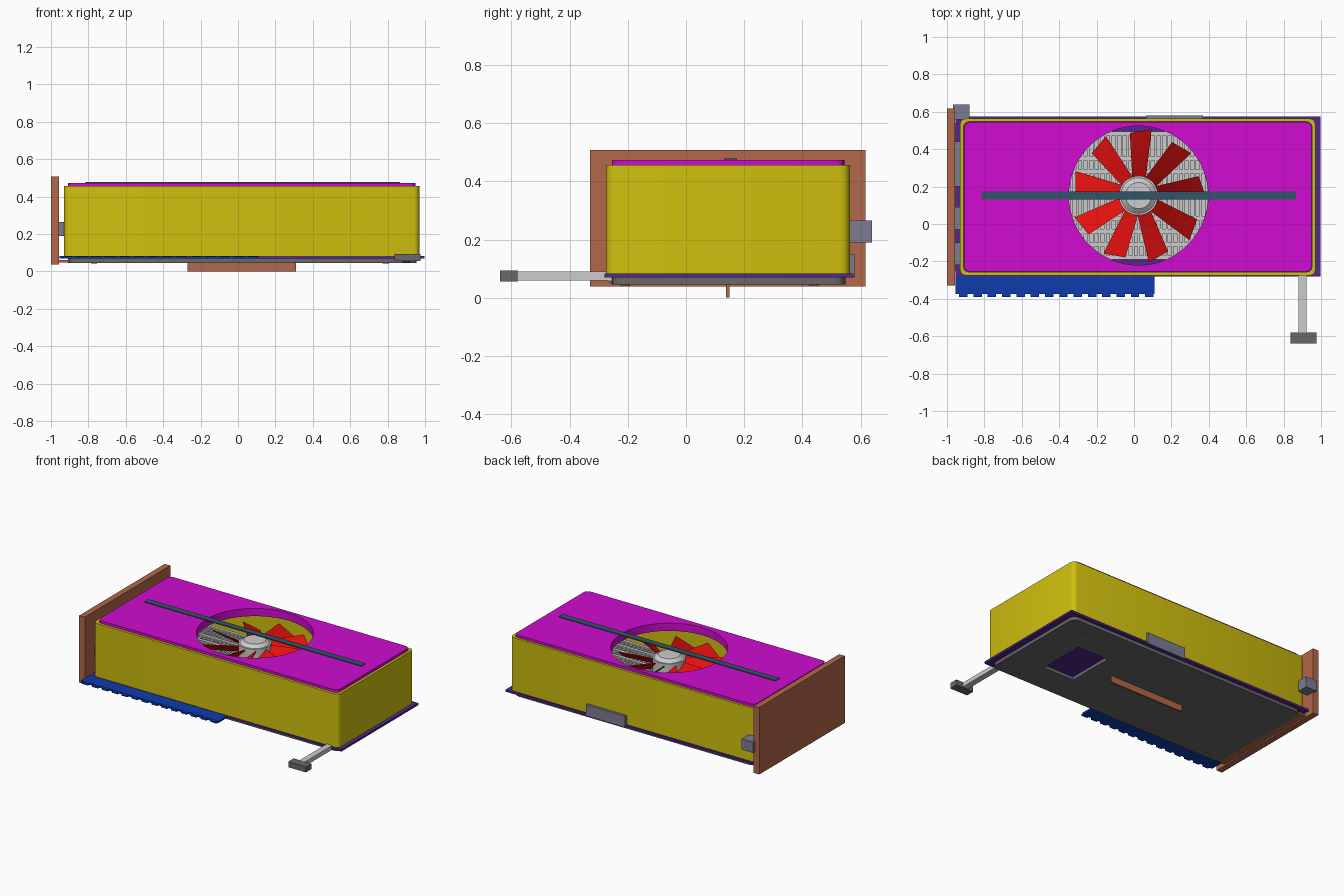
import bpy, bmesh, math
from mathutils import Matrix, Vector

if "Cube" in bpy.data.objects:
    bpy.data.objects.remove(bpy.data.objects["Cube"])


def material(name, rgb):
    m = bpy.data.materials.new(name)
    lin = [((c / 255 + 0.055) / 1.055) ** 2.4 if c > 10 else c / 255 / 12.92 for c in rgb]
    m.diffuse_color = (*lin, 1)
    m.use_nodes = True
    m.node_tree.nodes["Principled BSDF"].inputs["Base Color"].default_value = m.diffuse_color
    return m


BROWN = material("copper brown", (178, 103, 74))
YELLOW = material("yellow", (208, 192, 14))
MAGENTA = material("magenta", (208, 12, 208))
RED = material("red", (226, 16, 14))
PURPLE = material("board purple", (84, 38, 140))
DARK = material("dark grey", (104, 104, 104))
LILAC = material("grey lilac", (124, 124, 148))
BLUE = material("connector blue", (14, 60, 172))
LIGHT = material("light grey", (204, 204, 204))
TEAL = material("slate teal", (50, 84, 104))


def finish(name, bm, mat):
    bmesh.ops.remove_doubles(bm, verts=bm.verts, dist=1e-5)
    bmesh.ops.recalc_face_normals(bm, faces=bm.faces)
    me = bpy.data.meshes.new(name)
    bm.to_mesh(me)
    bm.free()
    me.materials.append(mat)
    ob = bpy.data.objects.new(name, me)
    bpy.context.collection.objects.link(ob)
    return ob


def add_box(bm, x0, x1, y0, y1, z0, z1):
    m = Matrix.Translation(((x0 + x1) / 2, (y0 + y1) / 2, (z0 + z1) / 2))
    bmesh.ops.create_cube(bm, size=1, matrix=m @ Matrix.Diagonal((x1 - x0, y1 - y0, z1 - z0, 1)))


def boxes(name, mat, *dims):
    bm = bmesh.new()
    for d in dims:
        add_box(bm, *d)
    return finish(name, bm, mat)


def cylinder(name, mat, x, y, z0, z1, r, n=48, r2=None):
    bm = bmesh.new()
    bmesh.ops.create_cone(bm, cap_ends=True, segments=n, radius1=r, radius2=r2 or r, depth=z1 - z0,
                          matrix=Matrix.Translation((x, y, (z0 + z1) / 2)))
    return finish(name, bm, mat)


def rounded(x0, x1, y0, y1, r, n=4):
    pts = []
    for cx, cy, a in ((x1 - r, y1 - r, 0), (x0 + r, y1 - r, 90), (x0 + r, y0 + r, 180), (x1 - r, y0 + r, 270)):
        for i in range(n + 1):
            t = math.radians(a + 90 * i / n)
            pts.append((cx + r * math.cos(t), cy + r * math.sin(t)))
    return pts


def circle(x, y, r, n=64):
    return [(x + r * math.cos(2 * math.pi * i / n), y + r * math.sin(2 * math.pi * i / n)) for i in range(n)]


def slab(name, mat, z0, z1, *loops):
    """Flat outline with optional holes, extruded from z0 to z1."""
    cu = bpy.data.curves.new(name, 'CURVE')
    cu.dimensions = '2D'
    cu.fill_mode = 'BOTH'
    cu.extrude = (z1 - z0) / 2
    for pts in loops:
        s = cu.splines.new('POLY')
        s.points.add(len(pts) - 1)
        for p, q in zip(s.points, pts):
            p.co = (q[0], q[1], 0, 1)
        s.use_cyclic_u = True
    tmp = bpy.data.objects.new(name + "_outline", cu)
    bpy.context.collection.objects.link(tmp)
    bpy.context.view_layer.update()
    me = bpy.data.meshes.new_from_object(tmp.evaluated_get(bpy.context.evaluated_depsgraph_get()))
    bm = bmesh.new()
    bm.from_mesh(me)
    bmesh.ops.translate(bm, verts=bm.verts, vec=(0, 0, (z0 + z1) / 2))
    bpy.data.objects.remove(tmp)
    bpy.data.meshes.remove(me)
    return finish(name, bm, mat)


FX, FY = 0.024, 0.152   # fan centre

# Circuit board and the plate under it, with its window and screws
boxes("circuit_board", PURPLE, (-0.955, 0.997, -0.28, 0.575, 0.069, 0.083))
window = [(0.46, -0.05), (0.70, -0.05), (0.70, 0.29), (0.46, 0.29)]
slab("back_plate", DARK, 0.046, 0.069, rounded(-0.91, 0.955, -0.255, 0.548, 0.04), window)
for sx in (-0.77, 0.79):
    for sy in (-0.21, 0.44):
        cylinder("plate_screw", DARK, sx, sy, 0.042, 0.047, 0.017, 16)
boxes("support_tab", BROWN, (-0.27, 0.31, 0.137, 0.149, 0, 0.05))

# Shroud walls and lid with the fan opening
slab("shroud_walls", YELLOW, 0.083, 0.457, rounded(-0.93, 0.97, -0.275, 0.563, 0.03, 3),
     rounded(-0.912, 0.952, -0.257, 0.547, 0.03, 3))
slab("shroud_lid", MAGENTA, 0.42, 0.474, rounded(-0.91, 0.95, -0.255, 0.545, 0.035),
     circle(FX, FY, 0.372))
boxes("lid_bar", TEAL, (-0.815, 0.865, 0.13, 0.175, 0.472, 0.479))

# Heatsink fins on a base, with cross pipes
fins = [(-0.85 + 0.03 * i, -0.838 + 0.03 * i, -0.19, 0.495, 0.11, 0.24) for i in range(59)]
boxes("heatsink_fins", LIGHT, (-0.85, 0.902, -0.19, 0.495, 0.083, 0.12), *fins)
boxes("heatsink_pipes", LIGHT,
      *[(-0.85, 0.902, y, y + 0.022, 0.215, 0.245) for y in (-0.19, -0.12, -0.05, 0.02, 0.27, 0.34, 0.473)])

# Fan hub and nine pitched blades
cylinder("fan_hub", LIGHT, FX, FY, 0.24, 0.41, 0.105)
cylinder("hub_cap", LIGHT, FX, FY, 0.41, 0.43, 0.095, r2=0.07)
bm = bmesh.new()
R0, R1, STEPS = 0.09, 0.345, 5
for k in range(9):
    rot = Matrix.Translation((FX, FY, 0.36)) @ Matrix.Rotation(math.radians(88 + 40 * k), 4, 'Z')
    rows = []
    for i in range(STEPS + 1):
        t = i / STEPS
        r, w = R0 + (R1 - R0) * t, 0.036 + 0.022 * t
        pitch = math.radians(42 - 8 * t)
        row = []
        for s, h in ((-1, -1), (1, -1), (1, 1), (-1, 1)):
            p = Vector((r - 0.012 * s * t, s * w, s * w * math.tan(pitch) + h * 0.004))
            row.append(bm.verts.new(rot @ p))
        rows.append(row)
    for a, b in zip(rows, rows[1:]):
        for j in range(4):
            bm.faces.new((a[j], a[(j + 1) % 4], b[(j + 1) % 4], b[j]))
    bm.faces.new(rows[0])
    bm.faces.new(rows[-1])
finish("fan_blades", bm, RED)

# Mounting bracket with its foot
boxes("mounting_bracket", BROWN, (-1.0, -0.957, -0.33, 0.617, 0.038, 0.508))
boxes("bracket_foot", BROWN, (-0.96, -0.90, -0.25, 0.54, 0.047, 0.062))

# Ports behind the bracket and sockets at the back
boxes("bracket_ports", LILAC, *[(-0.957, -0.931, y, y + 0.12, 0.19, 0.265) for y in (-0.22, -0.03, 0.2, 0.32)])
boxes("corner_socket", LILAC, (-0.968, -0.88, 0.56, 0.64, 0.19, 0.265))
boxes("back_socket", LILAC, (0.065, 0.37, 0.56, 0.58, 0.069, 0.148))

# Toothed edge connector
teeth = [(-0.935 + 0.0765 * i, -0.89 + 0.0765 * i, -0.39, -0.37, 0.069, 0.081) for i in range(14)]
boxes("edge_connector", BLUE, (-0.955, 0.11, -0.373, -0.279, 0.068, 0.082), *teeth)

# Lever arm with its hinge and grip
boxes("lever_arm", LIGHT, (0.88, 0.922, -0.585, -0.25, 0.06, 0.09))
bm = bmesh.new()
bmesh.ops.create_cone(bm, cap_ends=True, segments=24, radius1=0.028, radius2=0.028, depth=0.042,
                      matrix=Matrix.Translation((0.901, -0.245, 0.074)) @ Matrix.Rotation(math.pi / 2, 4, 'Y'))
finish("lever_hinge", bm, DARK)
boxes("lever_grip", DARK, (0.838, 0.975, -0.64, -0.58, 0.055, 0.094))

# Smooth the round parts while keeping hard edges
for ob in bpy.data.objects:
    ob.select_set(ob.name.startswith(("shroud_lid", "fan_hub", "hub_cap", "back_plate", "lever_hinge")))
bpy.context.view_layer.objects.active = bpy.data.objects["fan_hub"]
bpy.ops.object.shade_smooth_by_angle(angle=math.radians(35))
